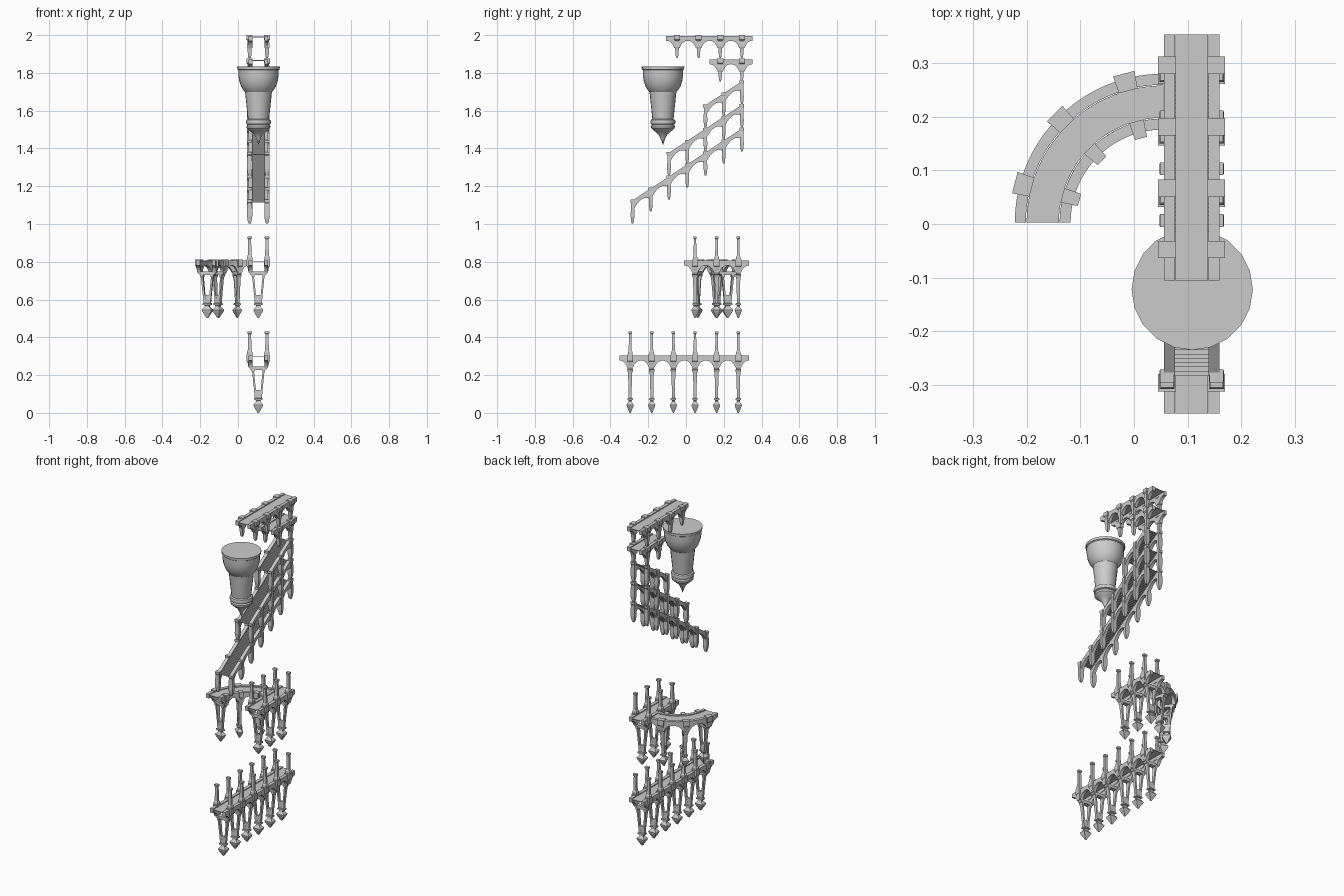
import bpy, bmesh, math

if "Cube" in bpy.data.objects:
    bpy.data.objects.remove(bpy.data.objects["Cube"])

CX = 0.1075          # centre line of the straight walkways
RAIL = (0.0315, 0.052)
parts = {}


def part(name):
    return parts.setdefault(name, bmesh.new())


def straight(s, w, z):
    return (CX + w, s, z)


def curved(s, w, z):
    a = math.pi / 2 + s / 0.225
    r = 0.225 + w
    return (0.055 + r * math.cos(a), 0.003 + r * math.sin(a), z)


def skin(bm, rings, fmap):
    """Join four-cornered sections into a closed solid."""
    vs = [[bm.verts.new(fmap(*p)) for p in r] for r in rings]
    for a, b in zip(vs, vs[1:]):
        for i in range(4):
            j = (i + 1) % 4
            bm.faces.new((a[i], a[j], b[j], b[i]))
    bm.faces.new(vs[0][::-1])
    bm.faces.new(vs[-1])


def beam(bm, stations, w0, w1, fmap):
    """stations: (s, bottom, top)"""
    skin(bm, [[(s, w0, b), (s, w1, b), (s, w1, t), (s, w0, t)]
              for s, b, t in stations], fmap)


def column(bm, s, z0, sections, fmap):
    """sections: (dz, w centre, half along s, half along w)"""
    skin(bm, [[(s - hs, w - hw, z0 + dz), (s + hs, w - hw, z0 + dz),
               (s + hs, w + hw, z0 + dz), (s - hs, w + hw, z0 + dz)]
              for dz, w, hs, hw in sections], fmap)


def arch_stations(s0, L, n, z0):
    """Arcade side: half arches spring from the middle of each bay."""
    out = []
    for k in range(n):
        for i in range(-8, 9):
            if k and i == -8:
                continue
            d = abs(i) / 8 * L / 2
            t = max(0, (d - 0.018) / (L / 2 - 0.018))
            bot = -0.066 + 0.038 * math.sqrt(max(0, 1 - (1 - t) ** 2))
            out.append((s0 + L * (k + 0.5 + i / 16), z0 + bot, z0 - 0.002))
    return out


def walkway(name, s0, L, n, z0, fmap):
    st = arch_stations(s0, L, n, z0)
    for a, b in (RAIL, (-RAIL[1], -RAIL[0])):
        beam(part(name + "_arcade"), st, a, b, fmap)
    beam(part(name + "_deck"), [(s, z0 - 0.010, z0 - 0.006) for s, _, _ in st],
         -0.030, 0.030, fmap)
    return [s0 + L * (k + 0.5) for k in range(n)]


def hanging_frame(name, s, z0, fmap, tall):
    """Posts, cross arch, twin legs and pointed pendant of one bay."""
    for sg in (-1, 1):
        w = sg * 0.046
        bm = part(name + "_posts")
        column(bm, s, z0, [(-0.058, w * 0.95, 0.010, 0.009), (-0.035, w, 0.013, 0.012),
                           (-0.030, w, 0.016, 0.0165), (0.003, w, 0.016, 0.0165)], fmap)
        if tall:
            column(bm, s, z0, [(0.0, w, 0.012, 0.014), (0.018, w, 0.012, 0.014),
                               (0.024, w, 0.008, 0.010), (0.112, w, 0.006, 0.008),
                               (0.115, w, 0.009, 0.012), (0.127, w, 0.009, 0.012)], fmap)
        # curved cross beam half
        bm = part(name + "_cross_arches")
        pts = [(0, -0.060, -0.078), (0.03, -0.060, -0.080),
               (0.043, -0.054, -0.074), (0.052, -0.040, -0.060)]
        skin(bm, [[(s - 0.013, sg * x, z0 + b), (s + 0.013, sg * x, z0 + b),
                   (s + 0.013, sg * x, z0 + t), (s - 0.013, sg * x, z0 + t)]
                  for x, t, b in pts], fmap)
        # slim leg
        column(part(name + "_legs"), s, z0,
               [(-0.072, sg * 0.028, 0.015, 0.008), (-0.085, sg * 0.028, 0.015, 0.007),
                (-0.092, sg * 0.027, 0.011, 0.005), (-0.18, sg * 0.018, 0.008, 0.005),
                (-0.225, sg * 0.010, 0.008, 0.009)], fmap)
    # collar and diamond point
    column(part(name + "_pendants"), s, z0,
           [(-0.185, 0, 0.007, 0.014), (-0.226, 0, 0.008, 0.018), (-0.228, 0, 0.014, 0.022),
            (-0.236, 0, 0.014, 0.022), (-0.239, 0, 0.008, 0.012), (-0.246, 0, 0.008, 0.012),
            (-0.262, 0, 0.019, 0.026), (-0.272, 0, 0.017, 0.023), (-0.305, 0, 0.003, 0.004)],
           fmap)


# hung walkways: long lower one, short middle one, quarter-turn
BAY = 0.1145
ARC = 0.225 * math.pi / 2
for name, s0, L, n, z0, fmap, tall in (
        ("lower_walkway", -0.353, BAY, 6, 0.305, straight, True),
        ("middle_walkway", -0.0095, BAY, 3, 0.808, straight, True),
        ("curved_walkway", 0.0, ARC / 3, 3, 0.808, curved, False)):
    for s in walkway(name, s0, L, n, z0, fmap):
        hanging_frame(name, s, z0, fmap, tall)

# top walkways with short tapered brackets
for name, n, z0 in (("top_walkway", 4, 1.998), ("upper_walkway", 2, 1.874)):
    for s in walkway(name, 0.353 - n * BAY, BAY, n, z0, straight):
        for sg in (-1, 1):
            w = sg * 0.046
            column(part(name + "_brackets"), s, z0,
                   [(0.002, w, 0.016, 0.0165), (-0.022, w, 0.016, 0.0165),
                    (-0.028, w, 0.011, 0.011), (-0.045, w, 0.011, 0.013),
                    (-0.062, w, 0.013, 0.013), (-0.068, w, 0.010, 0.011),
                    (-0.108, w, 0.007, 0.009), (-0.12, w, 0.003, 0.005)], straight)

# three stacked stair flights
RUN, RISE = 0.0965, 0.0635
for f, first in enumerate((0, 2, 4)):
    name = ("lower_stair", "middle_stair", "upper_stair")[f]
    y0 = -0.283 + first * RUN
    z0 = 1.125 + first * RISE + f * 0.125
    n = 6 - first
    st = []
    for i in range(n * 10 + 1):
        t = i / 10
        top = z0 + RISE * t
        st.append((y0 + RUN * t, top - 0.068 + 0.042 * abs(math.sin(math.pi * t)) ** 0.6, top))
    for a, b in (RAIL, (-RAIL[1], -RAIL[0])):
        beam(part(name + "_stringers"), st, a, b, straight)
    # zigzag treads
    bm = part(name + "_treads")
    m = n * 12
    dy, dz = RUN / 12, RISE / 12
    prev = None
    for i in range(m):
        y, z = y0 + i * dy, z0 - 0.012 + i * dz
        for p in ((y, z), (y, z + dz), (y + dy, z + dz)):
            cur = [bm.verts.new((CX + w, *p)) for w in (-0.0315, 0.0315)]
            if prev and p != (y, z):
                bm.faces.new((prev[0], prev[1], cur[1], cur[0]))
            prev = cur
    # stair posts
    for k in range(n + 1):
        for sg in (-1, 1):
            w = sg * 0.046
            column(part(name + "_posts"), y0 + k * RUN, z0 + k * RISE,
                   [(0.004, w, 0.012, 0.013), (-0.010, w, 0.012, 0.013),
                    (-0.014, w, 0.009, 0.012), (-0.045, w, 0.009, 0.014),
                    (-0.085, w, 0.010, 0.014), (-0.110, w, 0.007, 0.010),
                    (-0.122, w, 0.004, 0.006)], straight)

for name, bm in parts.items():
    bmesh.ops.remove_doubles(bm, verts=bm.verts, dist=1e-6)
    bmesh.ops.recalc_face_normals(bm, faces=bm.faces)
    me = bpy.data.meshes.new(name)
    bm.to_mesh(me)
    bm.free()
    bpy.context.collection.objects.link(bpy.data.objects.new(name, me))

# hanging turret, turned from a profile
prof = [(0, 1.833), (0.113, 1.833), (0.112, 1.818), (0.106, 1.814), (0.106, 1.785),
        (0.102, 1.757), (0.092, 1.727), (0.078, 1.706), (0.071, 1.698), (0.070, 1.688),
        (0.056, 1.555), (0.064, 1.551), (0.067, 1.541), (0.064, 1.529), (0.058, 1.526),
        (0.063, 1.518), (0.062, 1.507), (0.055, 1.500), (0.040, 1.488), (0.024, 1.474),
        (0.012, 1.452), (0, 1.417)]
bm = bmesh.new()
vs = [bm.verts.new((r, 0, z)) for r, z in prof]
es = [bm.edges.new(e) for e in zip(vs, vs[1:])]
bmesh.ops.spin(bm, geom=vs + es, cent=(0, 0, 0), axis=(0, 0, 1), angle=2 * math.pi, steps=20)
bmesh.ops.remove_doubles(bm, verts=bm.verts, dist=1e-4)
bmesh.ops.recalc_face_normals(bm, faces=bm.faces)
me = bpy.data.meshes.new("hanging_turret")
bm.to_mesh(me)
bm.free()
turret = bpy.data.objects.new("hanging_turret", me)
turret.location = (0.1085, -0.122, 0)
bpy.context.collection.objects.link(turret)
bpy.context.view_layer.objects.active = turret
turret.select_set(True)
bpy.ops.object.shade_smooth_by_angle(angle=math.radians(35))
